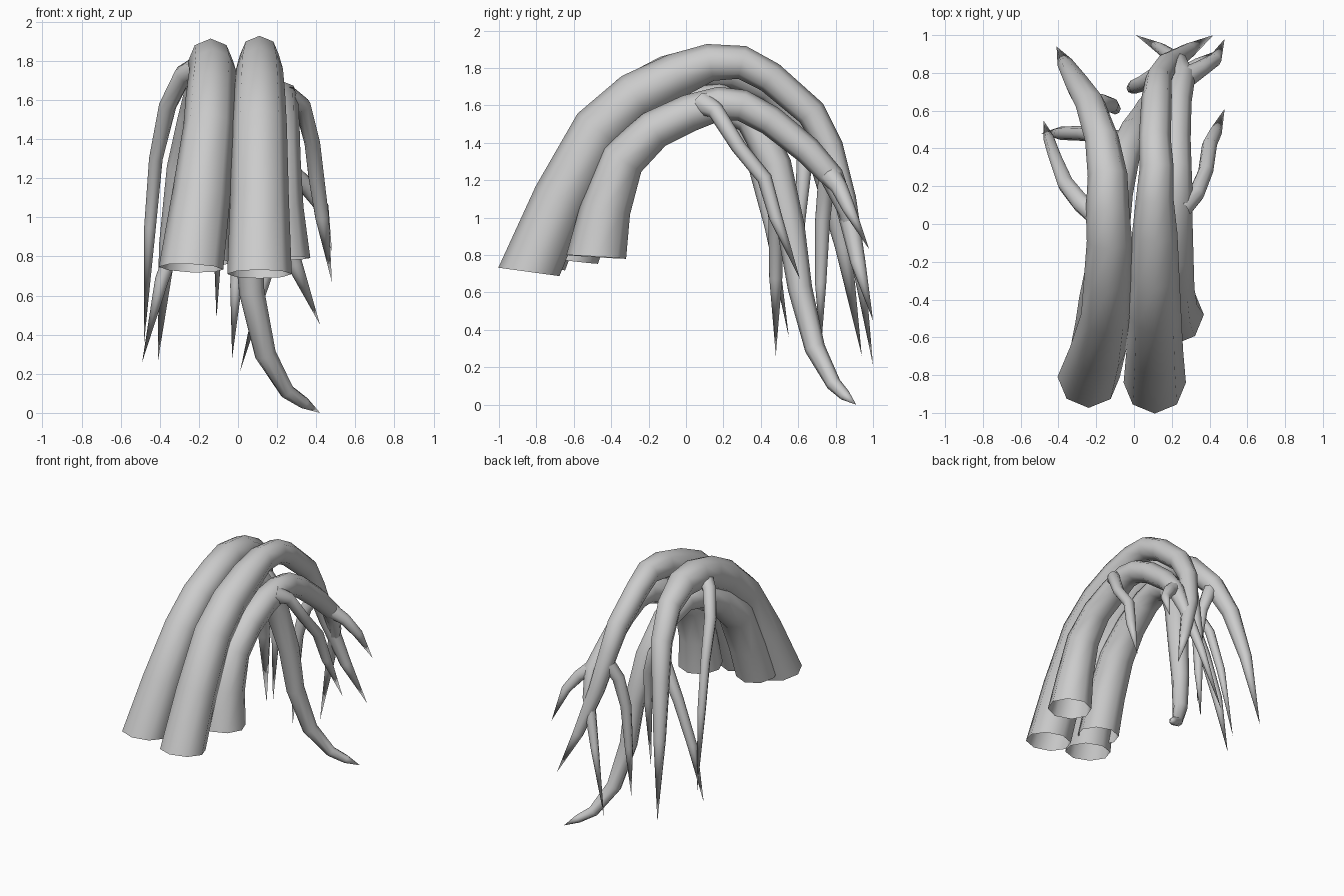
import bpy
import bmesh
import math
from mathutils import Vector

SIDES = 8
SCALE = 0.01  # limb stations are written in hundredths of a unit

default_cube = bpy.data.objects.get("Cube")
if default_cube:
    bpy.data.objects.remove(default_cube, do_unlink=True)


def make_material(name, colour):
    material = bpy.data.materials.new(name)
    material.use_nodes = True
    material.diffuse_color = colour
    material.node_tree.nodes["Principled BSDF"].inputs["Base Color"].default_value = colour
    return material


grey = make_material("plain grey", (0.6, 0.6, 0.6, 1))


def station_direction(centres, index):
    """Average direction of the segments that meet at a station."""
    before = centres[max(index - 1, 0)]
    here = centres[index]
    after = centres[min(index + 1, len(centres) - 1)]
    return ((here - before).normalized() + (after - here).normalized()).normalized()


def add_ring(mesh, centre, direction, radius):
    """Ring of vertices lying square to the limb direction."""
    across = Vector((1, 0, 0))
    across = (across - direction * across.dot(direction)).normalized()
    upward = direction.cross(across)
    ring = []
    for side in range(SIDES):
        angle = math.tau * side / SIDES
        offset = across * math.cos(angle) + upward * math.sin(angle)
        ring.append(mesh.verts.new(centre + offset * radius))
    return ring


def make_limb(name, stations, open_base=False):
    """Tapered tube through (x, y, z, radius) stations, ending in a point."""
    centres = [Vector(station[:3]) * SCALE for station in stations]
    mesh = bmesh.new()
    rings = []
    for index, station in enumerate(stations[:-1]):
        direction = station_direction(centres, index)
        if open_base and index == 0:
            # The cut end is nearly level
            direction = (direction + Vector((0, 0, 2))).normalized()
        rings.append(add_ring(mesh, centres[index], direction, station[3] * SCALE))

    # Walls between neighbouring rings
    for lower, upper in zip(rings, rings[1:]):
        for side in range(SIDES):
            following = (side + 1) % SIDES
            mesh.faces.new((lower[side], lower[following], upper[following], upper[side]))

    # Pointed tip
    tip = mesh.verts.new(centres[-1])
    for side in range(SIDES):
        mesh.faces.new((rings[-1][side], rings[-1][(side + 1) % SIDES], tip))

    for face in mesh.faces:
        face.smooth = True
    data = bpy.data.meshes.new(name)
    mesh.to_mesh(data)
    mesh.free()
    data.materials.append(grey)
    limb = bpy.data.objects.new(name, data)
    bpy.context.collection.objects.link(limb)
    return limb


# Four thick arching limbs with open bases
make_limb("upper_left_limb", [
    (11, -84, 71, 16.5), (11, -67, 110, 15), (11, -47, 147, 14), (11, -27, 165, 13),
    (11, -5, 176, 12), (11, 13, 183, 10), (12, 30, 183, 9), (11, 45, 175, 8.5),
    (12, 67, 156, 8), (13, 77, 138, 7), (18, 85, 110, 6), (29, 92, 76, 4),
    (42, 100, 45, 0)], open_base=True)

make_limb("upper_right_limb", [
    (-24, -81, 74, 16.5), (-19, -66, 110, 15), (-15, -48, 146, 13), (-14, -29, 164, 12.5),
    (-13, -9, 175, 12), (-14, 8, 180, 11.5), (-14, 26, 179, 10.5), (-17, 45, 170, 9),
    (-23, 63, 150, 8), (-30, 74, 125, 6.5), (-36, 84, 85, 4.5), (-41, 94, 26, 0)],
    open_base=True)

make_limb("lower_left_limb", [
    (21, -48, 79, 16), (20, -43, 105, 13.5), (20, -34, 131, 12), (21, -17, 147, 10.5),
    (21, 2, 156, 10), (22, 18, 161, 9), (22, 30, 160, 8.5), (22, 45, 152, 8),
    (23, 65, 136, 7.5), (26, 78, 122, 6.5), (24, 86, 103, 4.5), (14, 93, 69, 3),
    (1, 100, 21, 0)], open_base=True)

make_limb("lower_right_limb", [
    (-18, -62, 77, 15), (-17, -52, 105, 14), (-16, -39, 132, 13), (-14, -20, 149, 11),
    (-12, 0, 160, 10), (-10, 17, 163, 9.5), (-6, 35, 153, 9), (0, 48, 128, 8.5),
    (5, 56, 95, 7.5), (7, 61, 62, 6.5), (14, 69, 30, 5.5), (25, 79, 11, 4),
    (34, 85, 5, 3), (42, 91, 0, 0)], open_base=True)

# Thin side branches that start inside their parent limb
make_limb("upper_left_limb_branch", [
    (13, 79, 131, 5), (6, 75, 119, 4.5), (1, 73, 98, 4), (-1, 72, 65, 3),
    (-3, 72, 28, 0)])

make_limb("upper_right_limb_outer_branch", [
    (-18, 3, 178, 6), (-28, 11, 173, 5), (-36, 21, 157, 4.5), (-42, 36, 130, 3.5),
    (-45, 45, 95, 3), (-48, 55, 36, 0)])

make_limb("upper_right_limb_inner_branch", [
    (-24, 61, 150, 6), (-17, 64, 140, 5), (-12, 63, 125, 4), (-10, 61, 100, 3),
    (-11, 59, 48, 0)])

make_limb("lower_left_limb_side_branch", [
    (25, 9, 161, 6.5), (33, 16, 157, 4.5), (38, 28, 138, 4), (40, 42, 121, 4),
    (43, 48, 100, 3.5), (48, 61, 67, 0)])

make_limb("lower_left_limb_end_fork", [
    (25, 76, 124, 6), (35, 82, 116, 4.5), (43, 87, 105, 3.5), (48, 98, 83, 0)])

make_limb("lower_right_limb_branch", [
    (-4, 42, 140, 6), (-15, 47, 124, 5), (-27, 48, 100, 4), (-39, 48, 68, 3.5),
    (-49, 48, 26, 0)])
